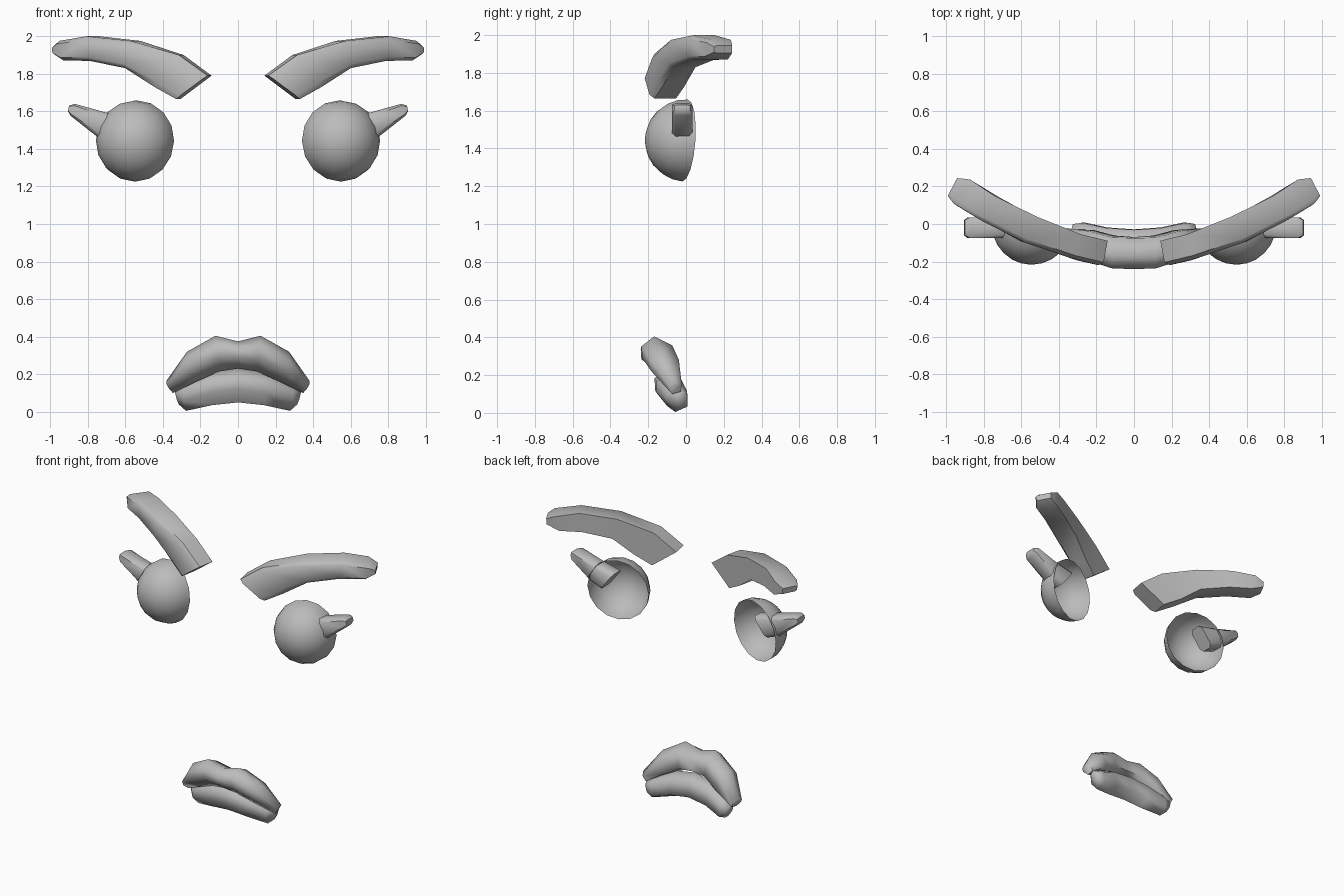
import bpy, bmesh, math
from mathutils import Vector, Matrix

cube = bpy.data.objects.get("Cube")
if cube:
    bpy.data.objects.remove(cube, do_unlink=True)

grey = bpy.data.materials.new("plain_grey")
grey.use_nodes = True
colour = (0.5, 0.5, 0.5, 1)
grey.diffuse_color = colour
grey.node_tree.nodes["Principled BSDF"].inputs["Base Color"].default_value = colour


def finish(name, bm, angle):
    mesh = bpy.data.meshes.new(name)
    bm.to_mesh(mesh)
    bm.free()
    mesh.materials.append(grey)
    obj = bpy.data.objects.new(name, mesh)
    bpy.context.collection.objects.link(obj)
    bpy.ops.object.select_all(action="DESELECT")
    obj.select_set(True)
    bpy.context.view_layer.objects.active = obj
    bpy.ops.object.shade_smooth_by_angle(angle=math.radians(angle))
    return obj


def flip(v, side):
    return Vector((v[0] * side, v[1], v[2]))


def loft(name, stations, profile, side=1, angle=50):
    """Skin stations (top, bottom, depth) with a profile of (front-to-back, height)."""
    bm = bmesh.new()
    rings = []
    for top, bottom, depth in stations:
        t, b, d = (flip(v, side) for v in (top, bottom, depth))
        rings.append([bm.verts.new(b + (t - b) * h + d * (u - 0.5)) for u, h in profile])
    n = len(profile)
    for r0, r1 in zip(rings, rings[1:]):
        for i in range(n):
            j = (i + 1) % n
            bm.faces.new((r0[i], r0[j], r1[j], r1[i]))
    bm.faces.new(rings[0])
    bm.faces.new(rings[-1])
    bmesh.ops.recalc_face_normals(bm, faces=bm.faces)
    return finish(name, bm, angle)


def mirrored(half):
    """Extend a half path, starting on the centre line, to both sides."""
    return [tuple(flip(v, -1) for v in s) for s in reversed(half[1:])] + half


# Cross-sections
brow_profile = [(1, 1), (.15, 1), (0, .85), (0, .15), (.15, 0), (1, 0)]
lash_profile = [(.82, 1), (.18, 1), (0, .85), (0, .15), (.18, 0), (.82, 0), (1, .15), (1, .85)]
lip_profile = [(.45, 1), (0, .72), (0, .38), (.4, 0), (1, .2), (1, .75)]

# Paths
brow = [
    ((.153, -.157, 1.79), (.32, -.12, 1.665), (-.025, .135, 0)),
    ((.305, -.12, 1.9), (.435, -.075, 1.73), (-.03, .135, 0)),
    ((.55, -.03, 1.975), (.58, -.02, 1.83), (-.06, .14, 0)),
    ((.78, .085, 2), (.76, .08, 1.868), (-.075, .13, 0)),
    ((.92, .175, 1.975), (.9, .16, 1.872), (-.09, .125, 0)),
    ((.967, .197, 1.945), (.963, .197, 1.905), (-.05, .095, 0)),
]
lash = [
    ((.56, -.02, 1.56), (.66, -.02, 1.43), (0, .11, 0)),
    ((.69, -.02, 1.59), (.75, -.02, 1.465), (0, .11, 0)),
    ((.87, -.02, 1.64), (.89, -.02, 1.575), (0, .11, 0)),
    ((.9, -.02, 1.63), (.906, -.02, 1.6), (0, .08, 0)),
]
upper_lip = [
    ((0, -.16, .375), (0, -.15, .23), (0, .165, 0)),
    ((.12, -.16, .405), (.1, -.14, .215), (0, .165, 0)),
    ((.27, -.115, .32), (.22, -.105, .16), (-.03, .15, 0)),
    ((.38, -.055, .165), (.345, -.065, .1), (-.02, .07, 0)),
]
lower_lip = [
    ((0, -.1, .235), (0, -.095, .05), (0, .135, 0)),
    ((.15, -.09, .215), (.14, -.085, .035), (0, .135, 0)),
    ((.29, -.05, .15), (.275, -.045, .005), (-.02, .11, 0)),
    ((.335, -.03, .12), (.315, -.03, .04), (-.01, .06, 0)),
]


# Open half-sphere eye, turned slightly outward
def eye(name, side):
    bm = bmesh.new()
    bmesh.ops.create_uvsphere(bm, u_segments=16, v_segments=12, radius=.212)
    bmesh.ops.delete(bm, geom=[v for v in bm.verts if v.co.z < -.01], context="VERTS")
    turn = Matrix.Rotation(side * math.radians(15), 4, "Z") @ Matrix.Rotation(math.radians(86), 4, "X")
    place = Matrix.Translation((side * .545, -.005, 1.442)) @ Matrix.Diagonal((1, 1, 1.025, 1))
    bm.transform(place @ turn)
    return finish(name, bm, 60)


for label, side in (("left", 1), ("right", -1)):
    loft(label + "_eyebrow", brow, brow_profile, side)
    loft(label + "_eyelash", lash, lash_profile, side)
    eye(label + "_eye", side)

loft("upper_lip", mirrored(upper_lip), lip_profile, angle=75)
loft("lower_lip", mirrored(lower_lip), lip_profile, angle=75)
